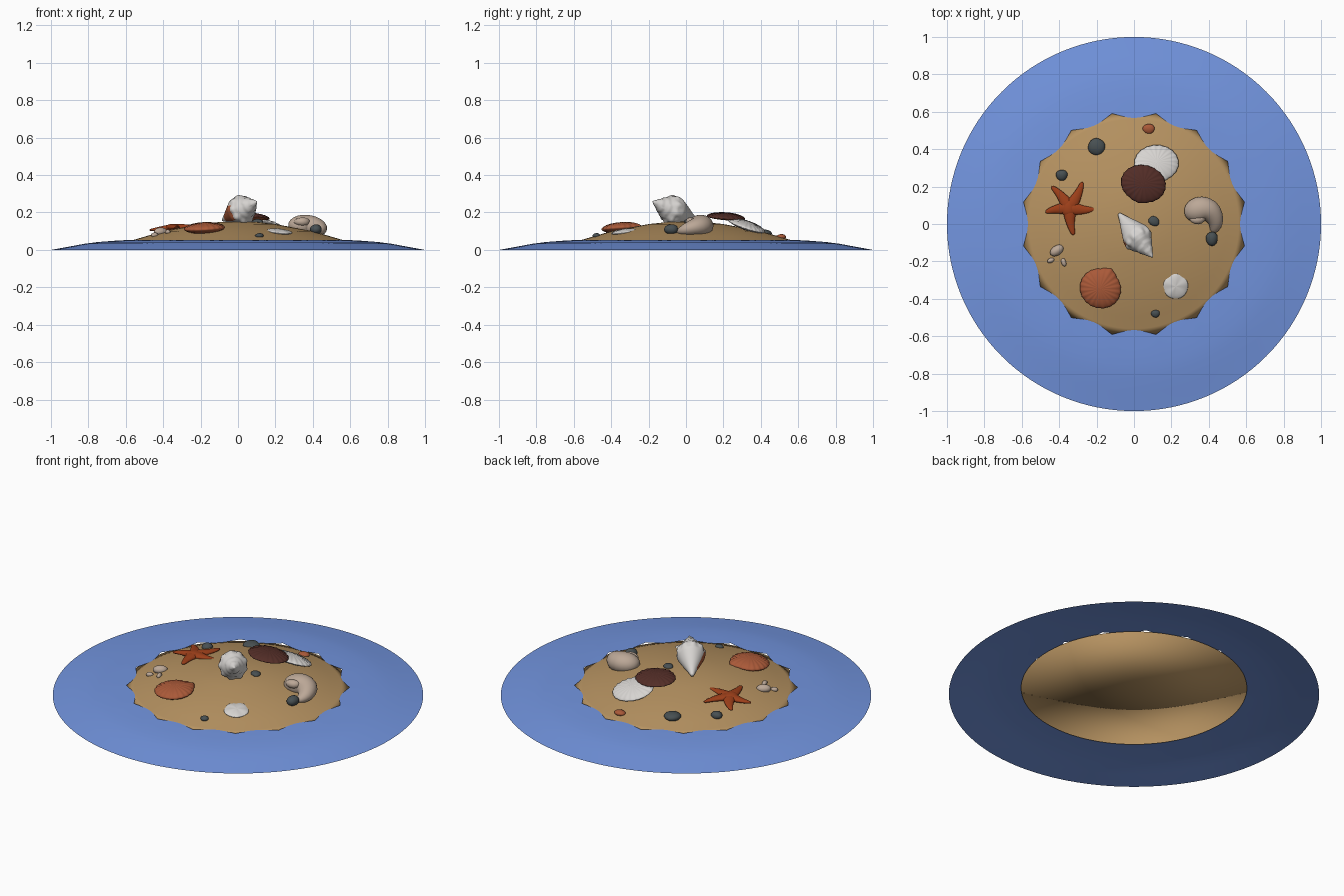
import bpy, bmesh, math, random
from mathutils import Vector, Matrix

if "Cube" in bpy.data.objects:
    bpy.data.objects.remove(bpy.data.objects["Cube"])

random.seed(4)
TAU = 2 * math.pi


def mat(name, r, g, b):
    m = bpy.data.materials.new(name)
    m.diffuse_color = (r, g, b, 1)
    m.use_nodes = True
    m.node_tree.nodes["Principled BSDF"].inputs["Base Color"].default_value = m.diffuse_color
    return m


SAND = mat("sand", .47, .29, .12)
WATER = mat("water blue", .17, .30, .74)
WHITE = mat("shell white", .68, .66, .64)
BEIGE = mat("shell beige", .50, .39, .31)
BROWN = mat("dark brown", .085, .026, .02)
ORANGE = mat("shell orange", .40, .10, .04)
RED = mat("starfish red", .34, .05, .01)
STONE = mat("stone grey", .065, .08, .085)


def lerp(table, x):
    for (a, p), (b, q) in zip(table, table[1:]):
        if x <= b:
            return p + (q - p) * max(0, x - a) / (b - a)
    return table[-1][1]


def ground(x, y):
    return lerp([(0, .152), (.1, .149), (.2, .138), (.4, .1), (.56, .053), (.62, .036)], math.hypot(x, y))


def surface(name, rings, mats, caps=True, matrix=None, subsurf=0):
    """Skin a list of closed rings of points."""
    bm = bmesh.new()
    rows = [[bm.verts.new(p) for p in ring] for ring in rings]
    n = len(rows[0])
    for a, b in zip(rows, rows[1:]):
        for i in range(n):
            j = (i + 1) % n
            bm.faces.new((a[i], a[j], b[j], b[i]))
    if caps:
        for row in (rows[0], rows[-1]):
            c = bm.verts.new(sum((v.co for v in row), Vector()) / n)
            for i in range(n):
                bm.faces.new((row[i], row[(i + 1) % n], c))
    bmesh.ops.recalc_face_normals(bm, faces=bm.faces[:])
    if matrix:
        bm.transform(matrix)
    for f in bm.faces:
        f.smooth = True
    me = bpy.data.meshes.new(name)
    bm.to_mesh(me)
    bm.free()
    ob = bpy.data.objects.new(name, me)
    bpy.context.collection.objects.link(ob)
    for m in mats:
        me.materials.append(m)
    if subsurf:
        ob.modifiers.new("smooth", "SUBSURF").levels = subsurf
        ob.modifiers["smooth"].render_levels = subsurf
    return ob


def ring(r, z, n=128):
    return [(r * math.cos(TAU * i / n), r * math.sin(TAU * i / n), z) for i in range(n)]


# Sand mound, its skirt dipping just under the water
surface("sand_mound", [ring(r, ground(r, 0)) for r in (.61, .56, .5, .4, .3, .2, .1, .02)], [SAND])
sand = bpy.data.objects["sand_mound"].data
if sum(p.normal.z for p in sand.polygons) < 0:
    sand.flip_normals()

# Water sheet with a scalloped shoreline
shore = []
for i in range(128):
    a = TAU * i / 128
    r = .602 - .035 * abs(math.sin(8 * a - math.pi / 2))
    shore.append((r * math.cos(a), r * math.sin(a), .053))
water = surface("water", [shore] + [ring(r, z) for r, z in
                ((.66, .049), (.75, .042), (.82, .033), (.9, .018), (1, 0))], [WATER], caps=False)
if sum(p.normal.z for p in water.data.polygons) < 0:
    water.data.flip_normals()


def place(x, y, z, rz=0, tx=0, ty=0):
    return (Matrix.Translation((x, y, z)) @ Matrix.Rotation(tx, 4, 'X')
            @ Matrix.Rotation(ty, 4, 'Y') @ Matrix.Rotation(rz, 4, 'Z'))


def bivalve(name, m, rx, ry, top, bottom, mats, beak=.12, ribs=20):
    """Domed shell with a hinge beak on its local +y side."""
    rings, n = [], 80

    def outline(rho, z, k):
        out = []
        for i in range(n):
            a = TAU * i / n
            d = abs((a - math.pi / 2 + math.pi) % TAU - math.pi)
            s = rho * (1 + beak * max(0, 1 - d / .45) + .012 * math.cos(ribs * a))
            out.append((rx * s * math.cos(a), ry * s * math.sin(a), z + k * .0015 * math.cos(ribs * a)))
        return out

    steps = (.05, .3, .55, .75, .9, .97)
    for rho in steps:
        rings.append(outline(rho, top * (1 - rho ** 2) ** .6, rho))
    rings.append(outline(1, 0, 0))
    for rho in reversed(steps):
        rings.append(outline(rho, -bottom * (1 - rho ** 2) ** .6, 0))
    ob = surface(name, rings, mats, matrix=m)
    if len(mats) > 1:
        up = m.to_3x3() @ Vector((0, 0, 1))
        for p in ob.data.polygons:
            p.material_index = int(p.normal.dot(up) < 0)


bivalve("orange_scallop", place(-.18, -.345, .115, -.5, .06, -.05), .111, .105, .033, .028, [ORANGE], .16)
bivalve("brown_valve", place(.05, .215, .172, 2.9, -.08, .06), .121, .1, .028, .012, [BROWN, ORANGE], .06)
bivalve("white_valve", place(.12, .325, .128, 3.3, -.32, .12), .12, .102, .026, .02, [WHITE], .05)
bivalve("white_disc", place(.222, -.332, .097, .3, .13, .1), .067, .069, .014, .012, [WHITE], .02, 5)


def tube(name, pts, radii, m, flat=1, n=12):
    """Tapered tube through a few points, optionally flattened in height."""
    pts, rings = [Vector(p) for p in pts], []
    for i, p in enumerate(pts):
        d = (pts[min(i + 1, len(pts) - 1)] - pts[max(i - 1, 0)]).normalized()
        side = d.cross(Vector((0, 0, 1))).normalized()
        up = side.cross(d)
        rings.append([p + radii[i] * (side * math.cos(TAU * k / n) + up * flat * math.sin(TAU * k / n))
                      for k in range(n)])
    return surface(name, rings, [m], subsurf=1)


# Curled snail shell: swollen body with a narrowing mouth end
tube("snail_shell",
     [(.272, .055, .125), (.285, .058, .127), (.32, .068, .13), (.365, .085, .13), (.405, .075, .127),
      (.43, .04, .12), (.44, .0, .11), (.428, -.03, .1), (.418, -.042, .095)],
     [.02, .045, .068, .072, .066, .053, .04, .026, .012], BEIGE, .85, 16)
tube("snail_coil", [(.30, .03, .15), (.325, .02, .15), (.355, .025, .15), (.375, .045, .15)],
     [.012, .026, .03, .02], BEIGE, .9)

# Starfish arms and hub
cx, cy = -.345, .085
for k, (deg, length) in enumerate(((60, .155), (-6, .135), (-85, .145), (-174, .13), (126, .15))):
    pts = []
    for t in (0, .25, .5, .75, .95, 1):
        a = math.radians(deg + 8 * t * t - 4)
        x, y = cx + length * t * math.cos(a), cy + length * t * math.sin(a)
        pts.append((x, y, .4 * ground(x, y) + .6 * ground(cx, cy) + .01))
    tube("starfish_arm_%d" % k, pts, [.036, .034, .025, .018, .012, .005], RED, .55)


def pebble(name, x, y, rx, ry, rz, m, rot=0, lift=.2):
    bm = bmesh.new()
    bmesh.ops.create_icosphere(bm, subdivisions=3, radius=1)
    ph = random.random() * 6
    for v in bm.verts:
        v.co *= 1 + .07 * math.sin(2.3 * v.co.x + ph) + .06 * math.sin(3 * v.co.y - ph)
    bm.transform(place(x, y, ground(x, y) + lift * rz, rot) @ Matrix.Diagonal((rx, ry, rz, 1)))
    for f in bm.faces:
        f.smooth = True
    me = bpy.data.meshes.new(name)
    bm.to_mesh(me)
    bm.free()
    me.materials.append(m)
    bpy.context.collection.objects.link(bpy.data.objects.new(name, me))


# Stones and little snails
pebble("stone_1", -.2, .412, .05, .04, .022, STONE, 1.1)
pebble("stone_2", -.388, .26, .033, .027, .022, STONE)
pebble("stone_3", .108, .015, .032, .023, .014, STONE, -.5)
pebble("stone_4", .415, -.08, .034, .034, .027, STONE, 0, .6)
pebble("stone_5", .113, -.48, .024, .019, .014, STONE)
pebble("hub", cx, cy, .044, .044, .022, RED, 0, .4)
pebble("orange_chip", .077, .508, .03, .029, .015, ORANGE)
pebble("tiny_snail_1", -.413, -.142, .036, .03, .024, BEIGE, .6, .3)
pebble("tiny_snail_2", -.445, -.195, .018, .015, .014, BEIGE, .4, .3)
pebble("tiny_snail_3", -.376, -.205, .014, .02, .013, BEIGE, .3, .3)

# Whelk: stepped helical whorls round a leaning axis, spire toward the front
apex, foot = Vector((.1, -.178, .258)), Vector((-.08, .055, .16))
axis = foot - apex
frame = Matrix.Translation(apex) @ axis.to_track_quat('Z', 'Y').to_matrix().to_4x4()
env = [(0, .003), (.15, .032), (.28, .055), (.4, .077), (.52, .076), (.7, .051), (.85, .028), (1, .008)]
rings = []
for k in range(41):
    s = k / 40
    row = []
    for i in range(48):
        a = TAU * i / 48
        saw = (s * 9 - i / 48) % 1
        step = .2 * (saw - .5) * max(0, 1 - s / .5)
        knob = .06 * math.cos(9 * a) * math.exp(-((s - .42) / .07) ** 2)
        r = lerp(env, s) * (1 + step + knob)
        row.append((r * math.cos(a), r * math.sin(a), s * axis.length))
    rings.append(row)
whelk = surface("whelk_shell", rings, [WHITE, ORANGE], matrix=frame)
side = Vector((-.8, -.55, -.2)).normalized()
for p in whelk.data.polygons:  # coloured mouth
    s = (p.center - apex).dot(axis) / axis.length_squared
    out = (p.center - apex - axis * s).normalized()
    if .45 < s < .85 and out.dot(side) > .84:
        p.material_index = 1
